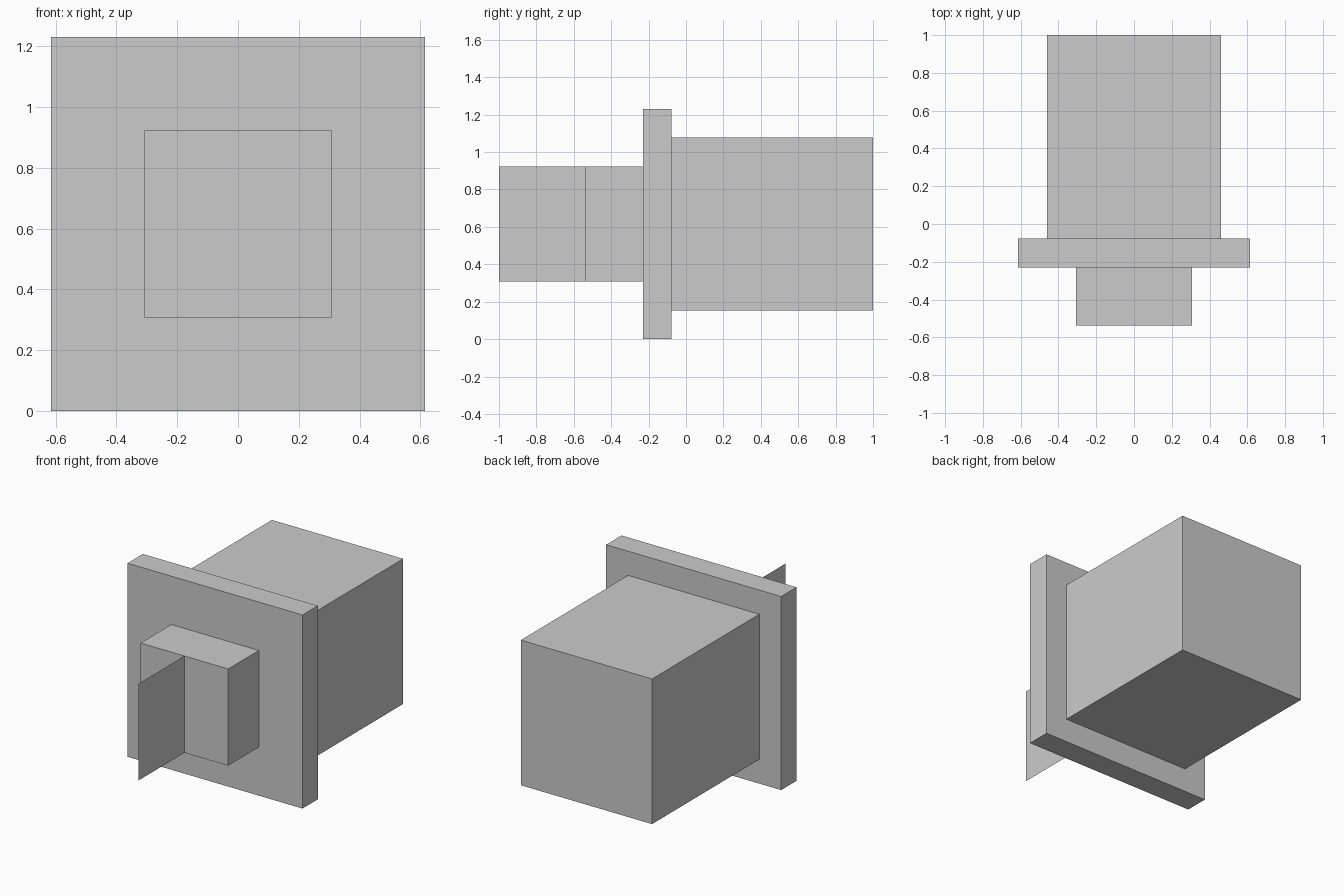
import bpy
import bmesh

if "Cube" in bpy.data.objects:
    bpy.data.objects.remove(bpy.data.objects["Cube"])

U = 2 / 13            # the model sits on a 13-unit grid along its length
MID_Z = 4 * U         # common axis height


def finish(name, bm):
    mesh = bpy.data.meshes.new(name)
    bm.to_mesh(mesh)
    bm.free()
    obj = bpy.data.objects.new(name, mesh)
    bpy.context.collection.objects.link(obj)
    return obj


def square_block(name, size, y0, y1):
    """Square-section box centred on the axis, running from y0 to y1."""
    bm = bmesh.new()
    bmesh.ops.create_cube(bm, size=1)
    bmesh.ops.scale(bm, vec=(size, y1 - y0, size), verts=bm.verts)
    bmesh.ops.translate(bm, vec=(0, (y0 + y1) / 2, MID_Z), verts=bm.verts)
    return finish(name, bm)


# Main body, flange and front boss
square_block("rear_body", 6 * U, -0.5 * U, 6.5 * U)
square_block("flange_plate", 8 * U, -1.5 * U, -0.5 * U)
square_block("front_boss", 4 * U, -3.5 * U, -1.5 * U)

# Paper-thin upright fin on the front
bm = bmesh.new()
y0, y1, z0, z1 = -6.5 * U, -3.5 * U, MID_Z - 2 * U, MID_Z + 2 * U
bm.faces.new([bm.verts.new((0, y, z))
              for y, z in ((y0, z0), (y1, z0), (y1, z1), (y0, z1))])
finish("front_fin", bm)
